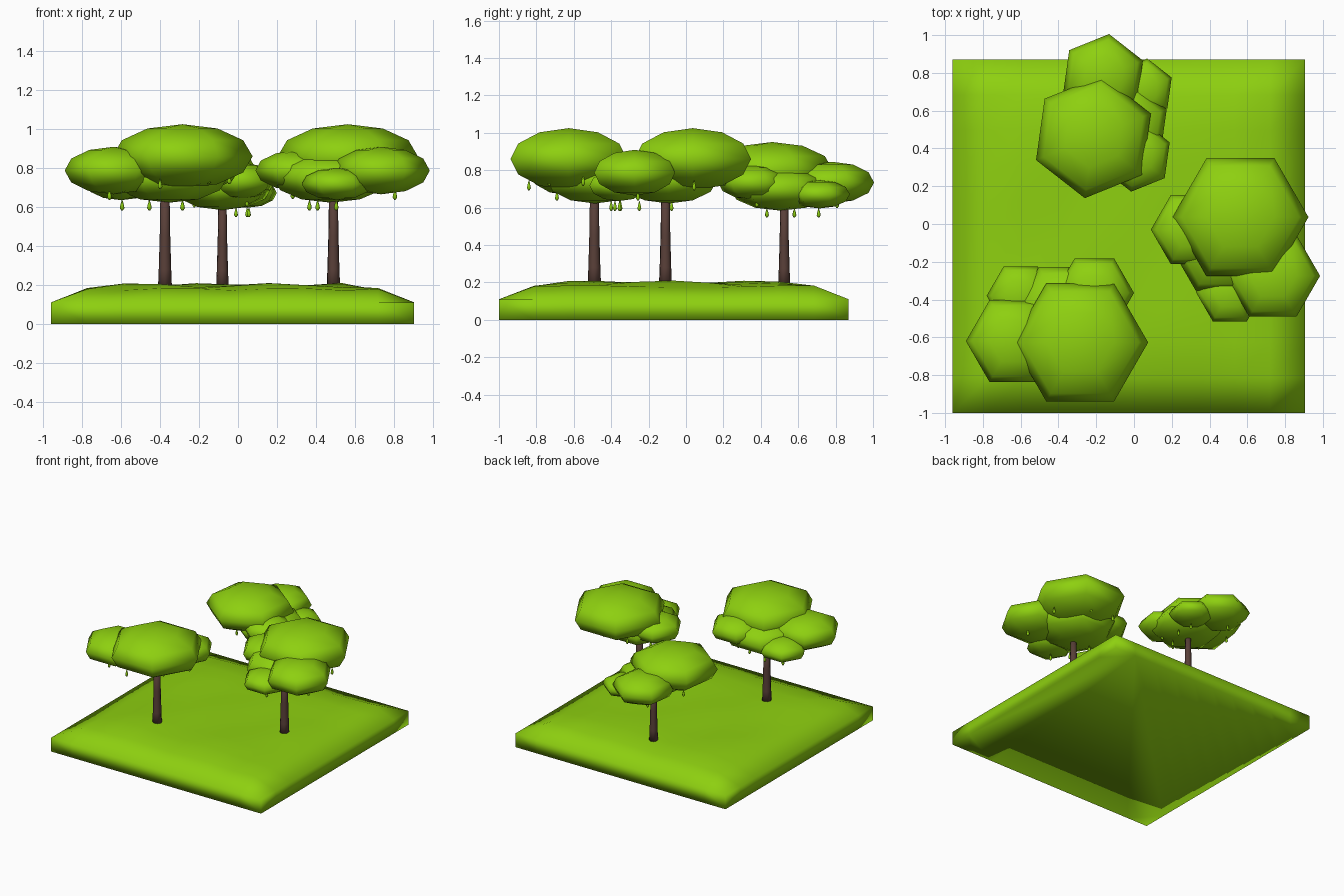
import bpy, bmesh, math
from mathutils import Matrix, Vector

if "Cube" in bpy.data.objects:
    bpy.data.objects.remove(bpy.data.objects["Cube"])


def material(name, rgb):
    m = bpy.data.materials.new(name)
    m.diffuse_color = (*rgb, 1)
    m.use_nodes = True
    m.node_tree.nodes["Principled BSDF"].inputs["Base Color"].default_value = m.diffuse_color
    return m


GREEN = material("leaf_green", (0.27, 0.63, 0.005))
BROWN = material("bark_brown", (0.10, 0.05, 0.04))


def finish(bm, name, mat, matrix=Matrix(), smooth=True):
    bmesh.ops.recalc_face_normals(bm, faces=bm.faces)
    for f in bm.faces:
        f.smooth = smooth
    me = bpy.data.meshes.new(name)
    bm.to_mesh(me)
    bm.free()
    me.materials.append(mat)
    ob = bpy.data.objects.new(name, me)
    ob.matrix_world = matrix
    bpy.context.collection.objects.link(ob)
    return ob


# Tree pattern relative to the trunk foot: x, y, z, radius, half height
BLOBS = [(0.09, -0.137, 0.66, 0.36, 0.165),
         (-0.265, -0.13, 0.587, 0.25, 0.122),
         (-0.225, 0.11, 0.518, 0.18, 0.083),
         (0.022, 0.003, 0.55, 0.30, 0.128),
         (0.165, 0.125, 0.587, 0.21, 0.102)]
# Hanging fruit: x, y, z
FRUIT = [(-0.22, 0.11, 0.40), (-0.08, 0.14, 0.40), (-0.025, -0.35, 0.51),
         (0.225, -0.24, 0.535), (0.33, -0.06, 0.535), (-0.285, -0.20, 0.455),
         (0.14, 0.16, 0.46), (0.09, 0.09, 0.40)]


def lathe(bm, profile, sides, at=(0, 0, 0)):
    rings = [[bm.verts.new(Vector(at) + Vector((r * math.cos(2 * math.pi * k / sides),
                                                r * math.sin(2 * math.pi * k / sides), z)))
              for k in range(sides)] for r, z in profile]
    for a, b in zip(rings, rings[1:]):
        for k in range(sides):
            n = (k + 1) % sides
            bm.faces.new((a[k], a[n], b[n], b[k]))
    bm.faces.new(rings[0][::-1])
    bm.faces.new(rings[-1])


def tree(tag, x, y, angle, size):
    world = (Matrix.Translation((x, y, 0.2)) @ Matrix.Rotation(math.radians(angle), 4, 'Z')
             @ Matrix.Scale(size, 4))
    # tapered trunk
    bm = bmesh.new()
    lathe(bm, [(0.036, -0.02), (0.032, 0.08), (0.027, 0.25), (0.023, 0.50)], 8)
    finish(bm, tag + "_trunk", BROWN, world)
    # flattened six-sided leaf clumps
    bm = bmesh.new()
    for bx, by, bz, r, h in BLOBS:
        local = (Matrix.Translation((bx, by, bz)) @ Matrix.Diagonal((r, r, h, 1))
                 @ Matrix.Rotation(math.radians(30), 4, 'Z'))
        bmesh.ops.create_uvsphere(bm, u_segments=6, v_segments=6, radius=1, matrix=local)
    finish(bm, tag + "_canopy", GREEN, world)
    # teardrop fruit
    bm = bmesh.new()
    for p in FRUIT:
        lathe(bm, [(0.004, -0.018), (0.012, -0.006), (0.009, 0.01), (0.002, 0.035)], 6, p)
    finish(bm, tag + "_fruit", GREEN, world)


tree("left_tree", -0.375, -0.49, 0, 1.0)
tree("right_tree", 0.49, -0.11, 120, 1.0)
tree("back_tree", -0.08, 0.525, -98, 0.91)

# Ground slab: gently bumpy lawn with sloping rim
N = 10
X0, X1, Y0, Y1 = -0.96, 0.905, -1.0, 0.87
bm = bmesh.new()


def height(i, j):
    edge = min(i, j, N - i, N - j)
    if edge == 0:
        return 0.11
    if edge == 1:
        return 0.178 + 0.006 * math.sin(2 * i + j)
    return 0.198 + 0.012 * math.sin(1.7 * i + 0.6) * math.cos(1.3 * j)


top = [[bm.verts.new((X0 + (X1 - X0) * i / N, Y0 + (Y1 - Y0) * j / N, height(i, j)))
        for j in range(N + 1)] for i in range(N + 1)]
for i in range(N):
    for j in range(N):
        bm.faces.new((top[i][j], top[i + 1][j], top[i + 1][j + 1], top[i][j + 1]))
rim = ([top[i][0] for i in range(N)] + [top[N][j] for j in range(N)]
       + [top[i][N] for i in range(N, 0, -1)] + [top[0][j] for j in range(N, 0, -1)])
low = [bm.verts.new((v.co.x, v.co.y, 0)) for v in rim]
for k in range(len(rim)):
    n = (k + 1) % len(rim)
    bm.faces.new((rim[k], low[k], low[n], rim[n]))
bm.faces.new(low[::-1])
finish(bm, "ground", GREEN)
